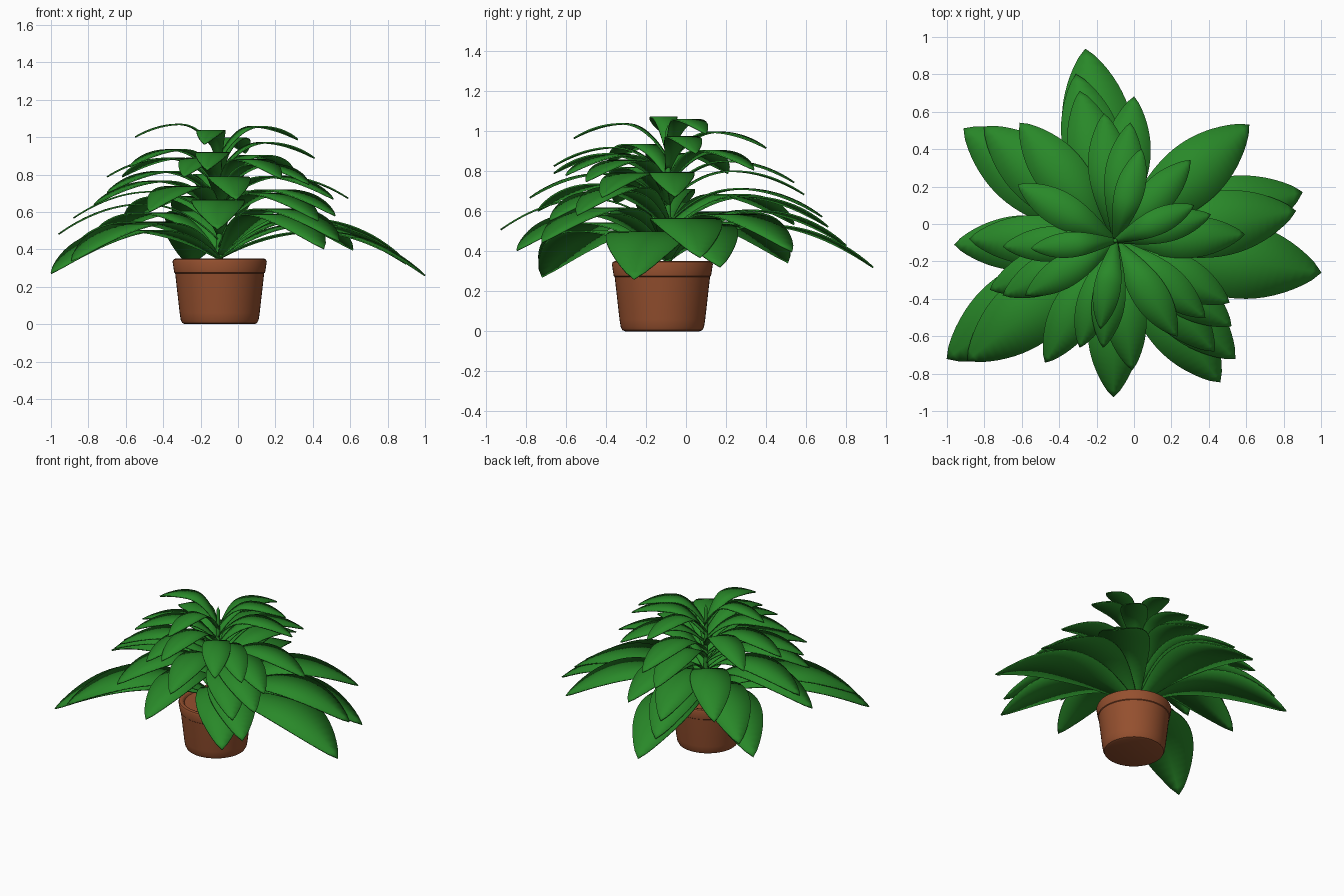
import bpy, bmesh, math
from mathutils import Vector

if "Cube" in bpy.data.objects:
    bpy.data.objects.remove(bpy.data.objects["Cube"])


def material(name, color):
    m = bpy.data.materials.new(name)
    m.diffuse_color = color
    m.use_nodes = True
    m.node_tree.nodes["Principled BSDF"].inputs["Base Color"].default_value = m.diffuse_color
    return m


def finish(bm, name, mat, angle):
    me = bpy.data.meshes.new(name)
    bm.to_mesh(me)
    bm.free()
    ob = bpy.data.objects.new(name, me)
    bpy.context.collection.objects.link(ob)
    me.materials.append(mat)
    bpy.ops.object.select_all(action='DESELECT')
    ob.select_set(True)
    bpy.context.view_layer.objects.active = ob
    bpy.ops.object.shade_smooth_by_angle(angle=math.radians(angle))
    return ob


def lathe(name, profile, center, mat, steps=48):
    bm = bmesh.new()
    vs = [bm.verts.new((r, 0, z)) for r, z in profile]
    es = [bm.edges.new(p) for p in zip(vs, vs[1:])]
    bmesh.ops.spin(bm, geom=vs + es, cent=(0, 0, 0), axis=(0, 0, 1),
                   angle=2 * math.pi, steps=steps)
    bmesh.ops.remove_doubles(bm, verts=bm.verts, dist=1e-4)
    bmesh.ops.recalc_face_normals(bm, faces=bm.faces)
    bmesh.ops.translate(bm, verts=bm.verts, vec=center)
    return finish(bm, name, mat, 40)


clay = material("terracotta", (0.30, 0.08, 0.028, 1))
green = material("leaf_green", (0.022, 0.25, 0.022, 1))

# Pot with a thick rim and a filled top
lathe("pot", [(0, 0), (0.185, 0), (0.2, 0.006), (0.208, 0.022), (0.214, 0.06),
              (0.238, 0.272), (0.243, 0.276), (0.252, 0.335), (0.247, 0.346),
              (0.238, 0.35), (0.222, 0.346), (0.216, 0.338), (0.212, 0.33), (0, 0.33)],
      (-0.098, -0.118, 0), clay)

# Central stem
lathe("stem", [(0, 0.3), (0.02, 0.3), (0.016, 0.6), (0.012, 1.0), (0, 1.03)],
      (-0.1, -0.09, 0), green, 12)


# Arching leaf: rises steeply from the stem, then droops to a lens-shaped tip
def leaf(name, tip):
    root = Vector((-0.1, -0.09))
    span = Vector(tip) - root
    L = span.length
    side = Vector((-span.y, span.x)) / L
    tip_z = 0.885 - 1.26 * (L - 0.53) + 0.6 * (L - 0.53) * (L - 0.8)
    drop = (0.11 + 0.09 * L) * L
    peak = tip_z + drop
    rise = peak - max(0.35, 0.88 - 1.083 * (L - 0.46))
    s = 0.47
    half = 0.5 * L * (0.22 + 0.13 * L)
    bm = bmesh.new()
    rows, n = [], 24
    for i in range(n + 1):
        t = i / n
        c = root + span * t
        if t < s:
            z = peak - rise * ((s - t) / s) ** 2.1
        else:
            z = peak - drop * ((t - s) / (1 - s)) ** 2
        w = half * max(math.sin(math.pi * t ** 1.25), 0) ** 0.78 + 0.012 * (1 - t)
        row = []
        for k in (-1, 0, 1):
            p = c + side * (w * k)
            row.append(bm.verts.new((p.x, p.y, z)))
        rows.append(row)
    for r0, r1 in zip(rows, rows[1:]):
        for k in range(2):
            bm.faces.new((r0[k], r1[k], r1[k + 1], r0[k + 1]))
    bmesh.ops.remove_doubles(bm, verts=bm.verts, dist=1e-5)
    ob = finish(bm, name, green, 60)
    mod = ob.modifiers.new("thickness", 'SOLIDIFY')
    mod.thickness = 0.008
    mod.offset = 0


# Leaf tips seen from above; shorter leaves sit higher on the stem
lower = [(1.0, -.26), (.90, .17), (.865, .07), (.615, .53), (-.26, .935),
         (-.91, .51), (-1.0, -.72), (-.89, -.73), (.46, -.845), (-.31, .80), (-.80, .52)]
middle = [(-.96, -.11), (-.11, -.925), (-.475, -.74), (.54, -.72), (.43, -.68),
          (.52, -.545), (-.61, .54), (-.29, .71), (0, .68), (-.77, -.35),
          (.59, -.055), (-.01, -.78), (.51, -.42), (-.16, .59), (-.88, -.08)]
upper = [(-.70, -.12), (-.70, -.38), (-.29, -.66), (-.165, -.66), (-.02, .54),
         (-.62, .21), (.38, -.50), (.23, -.60), (-.58, -.38), (.41, .05),
         (.30, .34), (.04, .40), (.32, .10), (-.55, -.13), (-.18, -.56)]
for tier, tips in (("lower", lower), ("middle", middle), ("upper", upper)):
    for i, tip in enumerate(tips):
        leaf(f"{tier}_leaf_{i + 1}", tip)
